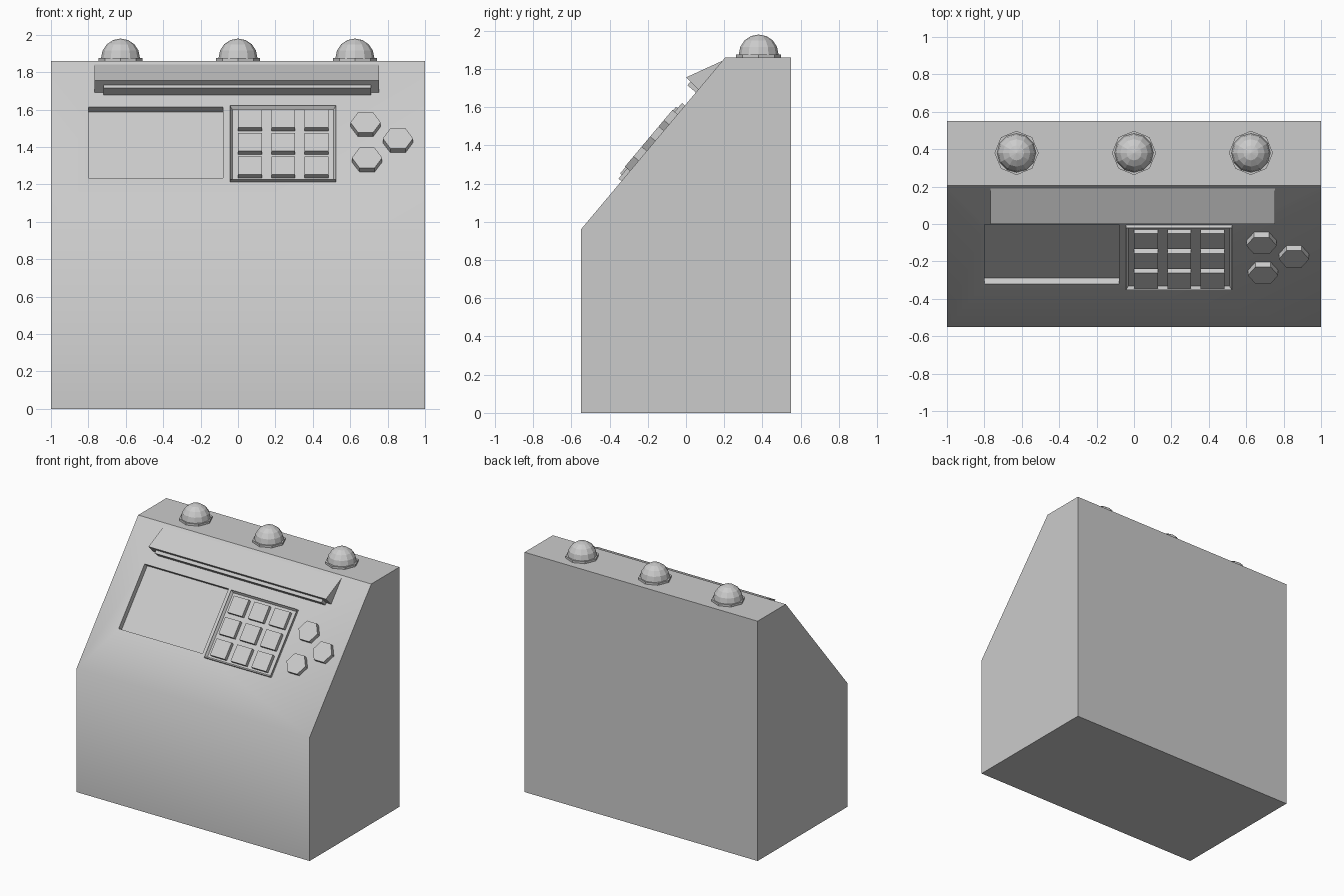
import bpy, bmesh
from math import radians, tan, cos, sin, pi
from mathutils import Matrix

if "Cube" in bpy.data.objects:
    bpy.data.objects.remove(bpy.data.objects["Cube"])

FRONT_Y, FRONT_Z, TOP_Z, TILT = -0.55, 0.96, 1.86, radians(50)
# Panel space: x across, y up the slope, z out of the slope
PANEL = Matrix.Translation((0, FRONT_Y, FRONT_Z)) @ Matrix.Rotation(TILT, 4, 'X')


def finish(name, bm, matrix=Matrix()):
    bmesh.ops.recalc_face_normals(bm, faces=bm.faces[:])
    mesh = bpy.data.meshes.new(name)
    bm.to_mesh(mesh)
    bm.free()
    ob = bpy.data.objects.new(name, mesh)
    bpy.context.collection.objects.link(ob)
    ob.matrix_world = matrix
    return ob


def extrude_profile(name, profile, x0, x1, matrix=Matrix()):
    """Extrude a (y, z) profile along x."""
    bm = bmesh.new()
    face = bm.faces.new([bm.verts.new((x0, y, z)) for y, z in profile])
    ext = bmesh.ops.extrude_face_region(bm, geom=[face])
    moved = [v for v in ext['geom'] if isinstance(v, bmesh.types.BMVert)]
    bmesh.ops.translate(bm, verts=moved, vec=(x1 - x0, 0, 0))
    return finish(name, bm, matrix)


def panel_box(name, x0, x1, s0, s1, h0, h1):
    return extrude_profile(name, [(s0, h0), (s1, h0), (s1, h1), (s0, h1)], x0, x1, PANEL)


def prism(name, sides, radius, depth, matrix):
    """Prism standing on its base, with a vertex on the x axis."""
    bm = bmesh.new()
    face = bm.faces.new([bm.verts.new((radius * cos(2 * pi * i / sides),
                                       radius * sin(2 * pi * i / sides), 0)) for i in range(sides)])
    ext = bmesh.ops.extrude_face_region(bm, geom=[face])
    moved = [v for v in ext['geom'] if isinstance(v, bmesh.types.BMVert)]
    bmesh.ops.translate(bm, verts=moved, vec=(0, 0, depth))
    return finish(name, bm, matrix)


# Cabinet with sloping control face
top_y = FRONT_Y + (TOP_Z - FRONT_Z) / tan(TILT)
cabinet = extrude_profile("cabinet", [(FRONT_Y, 0), (0.55, 0), (0.55, TOP_Z),
                                      (top_y, TOP_Z), (FRONT_Y, FRONT_Z)], -1, 1)

# Sunken screen cut into the slope
cutter = panel_box("screen_cutter", -0.80, -0.08, 0.357, 0.853, -0.042, 0.1)
cutter.hide_render = True
cut = cabinet.modifiers.new("screen_recess", 'BOOLEAN')
cut.operation, cut.solver, cut.object = 'DIFFERENCE', 'EXACT', cutter
bpy.context.view_layer.objects.active = cabinet
cabinet.select_set(True)
bpy.ops.object.modifier_apply(modifier=cut.name)
bpy.data.objects.remove(cutter)
# The bend between front and slope is shaded soft, everything else is sharp
bpy.ops.object.shade_smooth_by_angle(angle=radians(45))

# Keypad tray: raised rim with a sunken floor
tray = panel_box("keypad_tray", -0.043, 0.523, 0.330, 0.847, -0.01, 0.02)
bm = bmesh.new()
bm.from_mesh(tray.data)
top = max(bm.faces, key=lambda f: f.calc_center_median().z)
bmesh.ops.inset_region(bm, faces=[top], thickness=0.018)
for v in top.verts:
    v.co.z = 0.001
bm.to_mesh(tray.data)
bm.free()

# Keys
for row in range(3):
    for col in range(3):
        x, s = 0.242 + (col - 1) * 0.177, 0.584 + (row - 1) * 0.164
        panel_box(f"key_{row}_{col}", x - 0.064, x + 0.064, s - 0.064, s + 0.064, 0, 0.031)

# Hexagonal buttons
for i, (x, s) in enumerate([(0.682, 0.717), (0.855, 0.605), (0.69, 0.47)]):
    prism(f"hex_button_{i}", 6, 0.081, 0.045, PANEL @ Matrix.Translation((x, s, -0.01)))

# Hood above the panel and the strip beneath it
extrude_profile("hood", [(0.955, -0.01), (1.15, -0.01), (1.152, 0), (0.963, 0.09), (0.955, 0)],
                -0.768, 0.754, PANEL)
panel_box("hood_strip", -0.72, 0.712, 0.936, 0.98, -0.008, 0.058)

# Domed lamps on octagonal bases
for i, x in enumerate((-0.628, 0.0, 0.625)):
    spot = Matrix.Translation((x, 0.38, TOP_Z - 0.005))
    prism(f"lamp_base_{i}", 8, 0.118, 0.021, spot)
    bm = bmesh.new()
    bmesh.ops.create_uvsphere(bm, u_segments=12, v_segments=8, radius=0.104)
    geom = bm.verts[:] + bm.edges[:] + bm.faces[:]
    bmesh.ops.bisect_plane(bm, geom=geom, plane_co=(0, 0, 0), plane_no=(0, 0, -1), clear_outer=True)
    finish(f"lamp_dome_{i}", bm, spot @ Matrix.Translation((0, 0, 0.021)))
